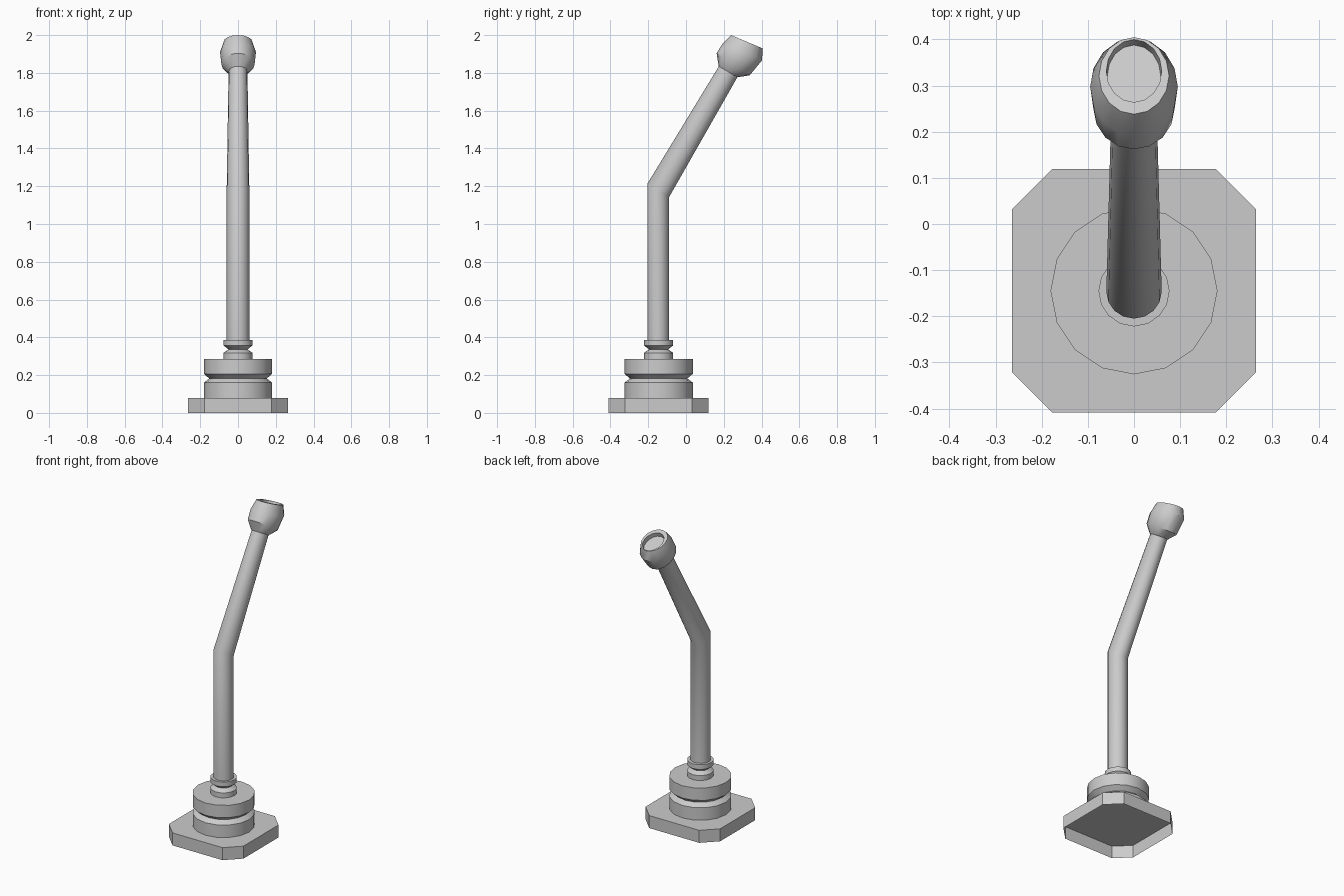
import bpy, bmesh, math

if "Cube" in bpy.data.objects:
    bpy.data.objects.remove(bpy.data.objects["Cube"])

SIDES = 16
CY = -0.145  # y of the post axis


def finish(name, bm, smooth=True):
    bmesh.ops.recalc_face_normals(bm, faces=bm.faces[:])
    mesh = bpy.data.meshes.new(name)
    bm.to_mesh(mesh)
    bm.free()
    ob = bpy.data.objects.new(name, mesh)
    bpy.context.collection.objects.link(ob)
    if smooth:
        bpy.ops.object.select_all(action='DESELECT')
        ob.select_set(True)
        bpy.context.view_layer.objects.active = ob
        bpy.ops.object.shade_smooth_by_angle(angle=math.radians(35))
    return ob


def loft(name, rings, cap_end=True):
    """Each ring is an ellipse: two opposite (y, z) points and an x half-width."""
    bm = bmesh.new()
    loops = []
    for (y0, z0), (y1, z1), hx in rings:
        loop = []
        for i in range(SIDES):
            a = 2 * math.pi * i / SIDES
            t = (1 - math.cos(a)) / 2
            loop.append(bm.verts.new((hx * math.sin(a), y0 + (y1 - y0) * t, z0 + (z1 - z0) * t)))
        loops.append(loop)
    for a, b in zip(loops, loops[1:]):
        for i in range(SIDES):
            j = (i + 1) % SIDES
            bm.faces.new((a[i], a[j], b[j], b[i]))
    if cap_end:
        bm.faces.new(loops[-1])
    return finish(name, bm)


def turned(name, profile):
    """Turned part around the post axis from (radius, z) points."""
    return loft(name, [((CY - r, z), (CY + r, z), r) for r, z in profile])


# Base plate: square with cut corners, open underneath
bm = bmesh.new()
h, c = 0.264, 0.177
outline = [(h, -c), (h, c), (c, h), (-c, h), (-h, c), (-h, -c), (-c, -h), (c, -h)]
low = [bm.verts.new((x, y + CY, 0)) for x, y in outline]
top = [bm.verts.new((x, y + CY, 0.08)) for x, y in outline]
for i in range(8):
    j = (i + 1) % 8
    bm.faces.new((low[i], low[j], top[j], top[i]))
bm.faces.new(top)
finish("base_plate", bm, smooth=False)

# Grooved drum and collar
turned("base_drum", [(0.181, 0.08), (0.181, 0.16), (0.152, 0.182), (0.181, 0.207), (0.181, 0.286)])
turned("post_collar", [(0.077, 0.286), (0.077, 0.318), (0.05, 0.336), (0.077, 0.357), (0.077, 0.387)])

# Bent, tapering post
loft("bent_post", [
    ((-0.205, 0.387), (-0.089, 0.387), 0.06),
    ((-0.205, 1.212), (-0.089, 1.143), 0.06),
    ((0.174, 1.835), (0.272, 1.777), 0.05),
])

# Head with a shallow recess in its end
loft("head", [
    ((0.173, 1.835), (0.273, 1.777), 0.052),
    ((0.162, 1.904), (0.337, 1.787), 0.088),
    ((0.192, 1.952), (0.403, 1.867), 0.095),
    ((0.238, 2.0), (0.405, 1.93), 0.076),
    ((0.264, 1.989), (0.400, 1.932), 0.060),
    ((0.254, 1.964), (0.388, 1.907), 0.058),
])
